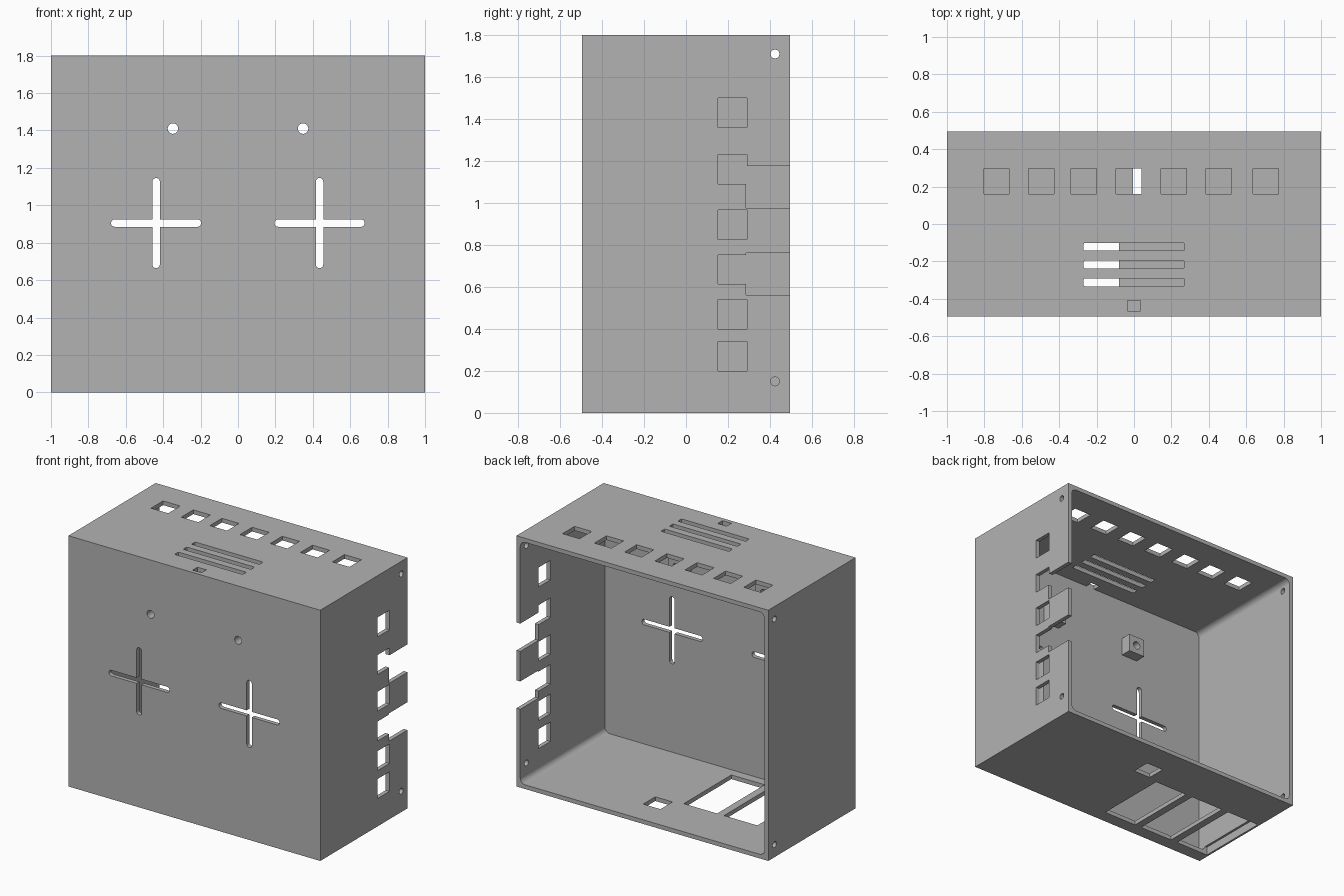
import bpy, bmesh

default = bpy.data.objects.get("Cube")
if default:
    bpy.data.objects.remove(default, do_unlink=True)

grey = bpy.data.materials.new("plain grey")
grey.use_nodes = True
colour = (0.45, 0.45, 0.45, 1)
grey.diffuse_color = colour
grey.node_tree.nodes["Principled BSDF"].inputs["Base Color"].default_value = colour

X, Y, Z = 0, 1, 2
W, D, H, T = 1.0, 0.495, 1.8, 0.03  # half width, half depth, height, wall


def box(name, xs, ys, zs, axis=None, radius=0, segments=6):
    """Box between limits; edges along the given axis may be rounded."""
    bm = bmesh.new()
    bmesh.ops.create_cube(bm, size=1)
    lims = (xs, ys, zs)
    for v in bm.verts:
        v.co = [lims[i][0] if v.co[i] < 0 else lims[i][1] for i in range(3)]
    if radius:
        edges = [e for e in bm.edges
                 if abs((e.verts[0].co - e.verts[1].co).normalized()[axis]) > 0.9]
        bmesh.ops.bevel(bm, geom=edges, offset=radius, segments=segments,
                        profile=0.5, affect='EDGES')
    mesh = bpy.data.meshes.new(name)
    bm.to_mesh(mesh)
    bm.free()
    mesh.materials.append(grey)
    obj = bpy.data.objects.new(name, mesh)
    bpy.context.scene.collection.objects.link(obj)
    return obj


def around(c, half):
    return (c - half, c + half)


def cut(target, cutters):
    """Subtract every cutter from the target, then bake the result."""
    for c in cutters:
        c.hide_render = True
        mod = target.modifiers.new("cut", 'BOOLEAN')
        mod.operation = 'DIFFERENCE'
        mod.solver = 'EXACT'
        mod.object = c
    bpy.context.view_layer.update()
    graph = bpy.context.evaluated_depsgraph_get()
    mesh = bpy.data.meshes.new_from_object(target.evaluated_get(graph))
    target.modifiers.clear()
    target.data = mesh


# Shell, open at the back, with filleted long inner edges
case = box("enclosure_shell", (-W, W), (-D, D), (0, H))
cuts = [box("cavity", (-W + T, W - T), (-D + T, D + 0.2), (T, H - T), Y, 0.04)]

FRONT = (-D - 0.1, -D + 0.2)
TOP = (H - 0.08, H + 0.1)
FLOOR = (-0.1, 0.06)
RIGHT = (W - 0.1, W + 0.1)
LEFT = (-W - 0.1, -W + 0.1)

# Front: cross-shaped hanging slots and two round holes
for x in (-0.438, 0.436):
    cuts.append(box("slot", around(x, 0.241), FRONT, around(0.905, 0.02), Y, 0.0198))
    cuts.append(box("slot", around(x, 0.02), FRONT, around(0.905, 0.241), Y, 0.0198))
holes = [box("hole", around(x, 0.028), FRONT, around(1.41, 0.028), Y, 0.0278)
         for x in (-0.348, 0.348)]
cuts += holes

# Top: row of square knockouts, three vents and a small opening
for x in (-0.735, -0.495, -0.268, -0.028, 0.212, 0.452, 0.705):
    cuts.append(box("knockout", around(x, 0.068), (0.16, 0.297), TOP))
for y in (-0.122, -0.217, -0.312):
    cuts.append(box("vent", around(0, 0.27), around(y, 0.021), TOP, Z, 0.008, 2))
cuts.append(box("opening", around(0, 0.035), (-0.465, -0.41), TOP))

# Floor: three large windows and one square
for i in range(3):
    x = -0.08 - 0.32 * i
    cuts.append(box("window", (x - 0.265, x), (-0.4, 0.14), FLOOR))
cuts.append(box("knockout", (-0.005, 0.132), (0.16, 0.297), FLOOR))

# Side: square knockouts and notches open to the back edge
for z in (1.43, 1.16, 0.897, 0.683, 0.47, 0.27):
    cuts.append(box("knockout", RIGHT, (0.152, 0.29), around(z, 0.07)))
for z in (1.077, 0.662):
    cuts.append(box("notch", RIGHT, (0.286, D + 0.1), around(z, 0.1)))

# Screw holes near the back edge
for wall, heights in ((RIGHT, (0.15, 1.71)), (LEFT, (0.09, 1.71))):
    for z in heights:
        cuts.append(box("screw", wall, around(0.424, 0.021), around(z, 0.021), X, 0.0208))

cut(case, cuts)

# Bored blocks behind the two round front holes
for side, x, hole in (("right", -0.348, holes[0]), ("left", 0.348, holes[1])):
    block = box(side + "_mounting_block", around(x, 0.065),
                (-D + T, -D + T + 0.08), around(1.41, 0.065))
    cut(block, [hole])

for c in cuts:
    bpy.data.objects.remove(c, do_unlink=True)
